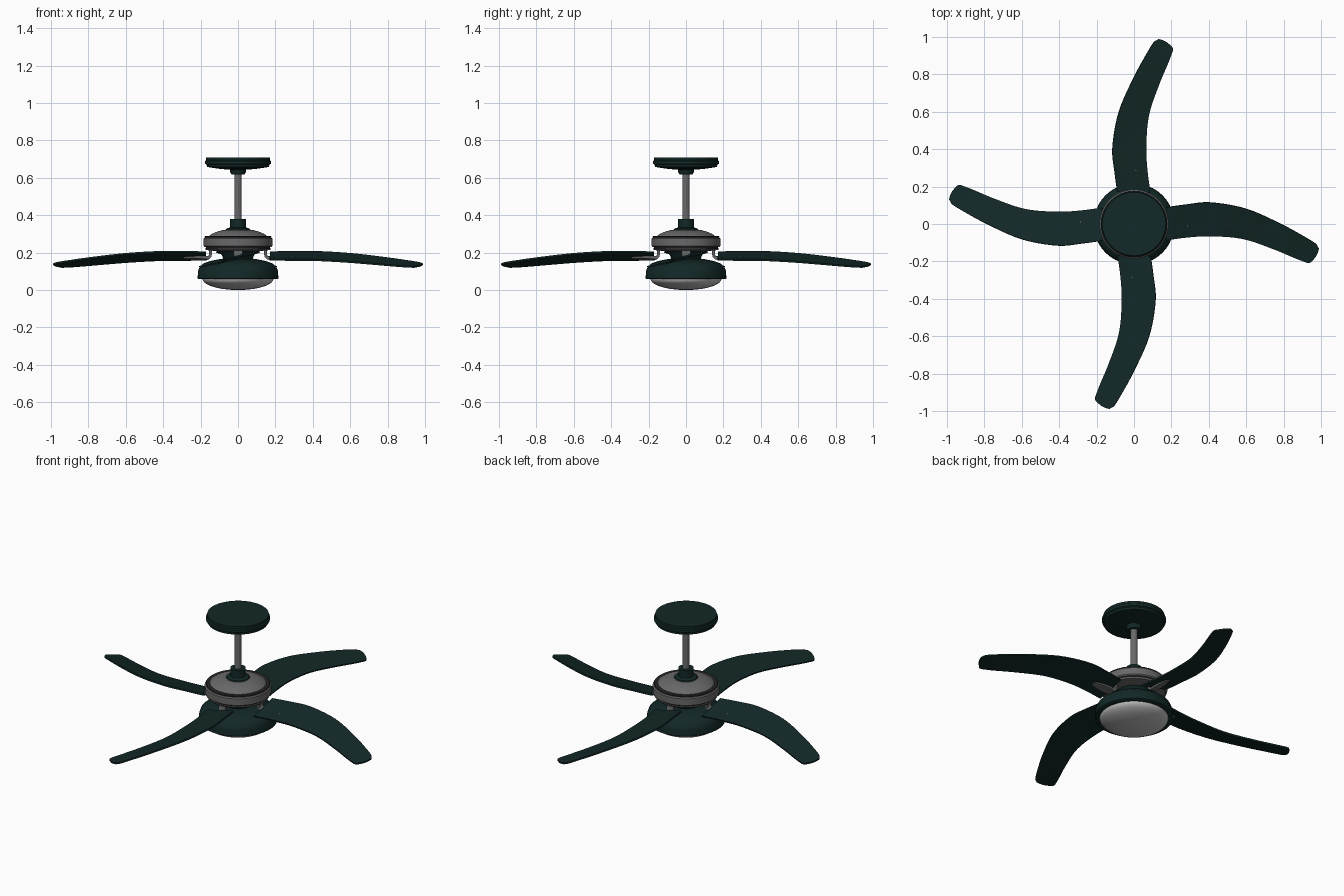
import bpy, bmesh, math
from mathutils import Vector, Matrix

if "Cube" in bpy.data.objects:
    bpy.data.objects.remove(bpy.data.objects["Cube"])


def material(name, rgb):
    m = bpy.data.materials.new(name)
    m.diffuse_color = (*rgb, 1)
    m.use_nodes = True
    m.node_tree.nodes["Principled BSDF"].inputs["Base Color"].default_value = m.diffuse_color
    return m


GREEN = material("dark green", (0.006, 0.021, 0.020))
METAL = material("grey metal", (0.14, 0.14, 0.145))
GLASS = material("frosted glass", (0.5, 0.5, 0.5))
DARK = material("dark groove", (0.02, 0.02, 0.021))


def finish(name, bm, mat, angle=35):
    bmesh.ops.recalc_face_normals(bm, faces=bm.faces)
    me = bpy.data.meshes.new(name)
    bm.to_mesh(me)
    bm.free()
    ob = bpy.data.objects.new(name, me)
    bpy.context.collection.objects.link(ob)
    me.materials.append(mat)
    bpy.ops.object.select_all(action='DESELECT')
    ob.select_set(True)
    bpy.context.view_layer.objects.active = ob
    bpy.ops.object.shade_smooth_by_angle(angle=math.radians(angle))
    return ob


def lathe(name, profile, mat, n=64):
    """Revolve (radius, z) points about z; a radius of 0 closes the end."""
    bm = bmesh.new()
    rings = []
    for r, z in profile:
        if r == 0:
            rings.append([bm.verts.new((0, 0, z))] * n)
        else:
            rings.append([bm.verts.new((r * math.cos(2 * math.pi * i / n),
                                        r * math.sin(2 * math.pi * i / n), z)) for i in range(n)])
    for a, b in zip(rings, rings[1:]):
        for i in range(n):
            j = (i + 1) % n
            bm.faces.new(list(dict.fromkeys((a[i], a[j], b[j], b[i]))))
    return finish(name, bm, mat)


def spline(pts, steps):
    """Smooth curve through tuples of any length (Catmull-Rom)."""
    p = [Vector(q) for q in pts]
    p = [2 * p[0] - p[1]] + p + [2 * p[-1] - p[-2]]
    out = []
    for i in range(1, len(p) - 2):
        a, b, c, d = p[i - 1:i + 3]
        for k in range(steps):
            t = k / steps
            out.append(0.5 * (2 * b + (c - a) * t + (2 * a - 5 * b + 4 * c - d) * t * t
                              + (3 * b - a - 3 * c + d) * t ** 3))
    return out + [p[-2]]


# Ceiling canopy, rod and collar
lathe("canopy", [(0, .708), (.17, .708), (.17, .695), (.176, .69), (.176, .675), (.168, .67),
                 (.166, .658), (.10, .648), (.042, .643), (.042, .63), (.034, .617), (0, .617)], GREEN)
lathe("rod", [(0, .63), (.02, .63), (.02, .34), (0, .34)], METAL, 32)
lathe("rod_collar", [(0, .38), (.042, .38), (.042, .335), (.062, .328), (.07, .315), (0, .315)], GREEN, 48)

# Motor housing: dome, groove, band, lower groove and base plate
lathe("motor_dome", [(0, .322), (.075, .322), (.11, .313), (.14, .3), (.155, .289), (.155, .28), (0, .28)], METAL)
lathe("motor_top_rim", [(0, .289), (.174, .289), (.178, .285), (.174, .28), (0, .28)], DARK)
lathe("motor_band", [(0, .281), (.178, .281), (.184, .275), (.184, .235), (.178, .229), (0, .229)], METAL)
lathe("motor_groove", [(0, .23), (.17, .23), (.17, .222), (0, .222)], DARK)
lathe("motor_base", [(0, .223), (.178, .223), (.172, .214), (.11, .207), (0, .207)], METAL)

# Switch housing, light bowl and glass
lathe("switch_housing", [(0, .21), (.11, .21), (.085, .185), (.075, .15), (0, .15)], GREEN)
lathe("light_bowl", [(0, .168), (.10, .165), (.15, .155), (.185, .142), (.205, .125), (.214, .10),
                     (.216, .062), (.21, .058), (.185, .058), (0, .058)], GREEN)
dome = [(.19 * math.cos(t * math.pi / 20), .06 - .06 * math.sin(t * math.pi / 20)) for t in range(10)]
lathe("light_glass", [(0, .062)] + dome + [(0, 0)], GLASS)

# Blade stations: leading edge x, y, z then trailing edge x, y, z
STATIONS = [
    (.17, .088, .206, .17, -.088, .166),
    (.28, .103, .209, .28, -.073, .165),
    (.41, .114, .209, .41, -.066, .164),
    (.60, .080, .198, .58, -.080, .155),
    (.79, -.003, .176, .74, -.133, .142),
    (.93, -.080, .156, .86, -.183, .132),
    (.975, -.108, .148, .925, -.208, .128),
]


def make_blade(name, rot):
    bm = bmesh.new()
    across = 6
    rows = []
    for s in spline(STATIONS, 5):
        a, b = Vector(s[:3]), Vector(s[3:])
        rows.append([bm.verts.new(a.lerp(b, k / across)) for k in range(across + 1)])
    # rounded tip row
    a, b = rows[-1][0].co, rows[-1][-1].co
    out = Vector((.026, -.016, -.004))
    rows.append([bm.verts.new(a.lerp(b, .12 + .80 * k / across)
                              + out * (.75 + .35 * math.sin(math.pi * k / across)) * (1 - .35 * k / across))
                 for k in range(across + 1)])
    for p, q in zip(rows, rows[1:]):
        for k in range(across):
            bm.faces.new((p[k], q[k], q[k + 1], p[k + 1]))
    bmesh.ops.recalc_face_normals(bm, faces=bm.faces)
    # thickness
    bmesh.ops.solidify(bm, geom=bm.faces[:], thickness=.009)
    bmesh.ops.transform(bm, matrix=rot, verts=bm.verts)
    finish(name, bm, GREEN)


# Bracket centre line (radius, z, half width)
ARM = [(.148, .222, .026), (.148, .19, .022), (.153, .177, .02), (.167, .171, .02), (.20, .172, .024),
       (.25, .174, .02), (.29, .175, .012)]


def make_bracket(name, rot):
    bm = bmesh.new()
    rings = []
    path = spline(ARM, 3)
    for i, s in enumerate(path):
        d = path[min(i + 1, len(path) - 1)] - path[max(i - 1, 0)]
        nrm = Vector((-d[1], 0, d[0])).normalized() * .008
        c, w = Vector((s[0], 0, s[1])), s[2]
        tilt = .22 * w * min(1, max(0, (s[0] - .15) / .04))
        rings.append([bm.verts.new(c + nrm * u + Vector((0, w * v, tilt * v)))
                      for u, v in ((1, 1), (1, -1), (-1, -1), (-1, 1))])
    for p, q in zip(rings, rings[1:]):
        for k in range(4):
            j = (k + 1) % 4
            bm.faces.new((p[k], p[j], q[j], q[k]))
    bm.faces.new(rings[0])
    bm.faces.new(rings[-1])
    bmesh.ops.transform(bm, matrix=rot, verts=bm.verts)
    finish(name, bm, METAL)


# Four blades with their brackets
for i in range(4):
    turn = Matrix.Rotation(i * math.pi / 2, 4, 'Z')
    make_blade(f"blade_{i + 1}", turn)
    make_bracket(f"blade_bracket_{i + 1}", turn)
